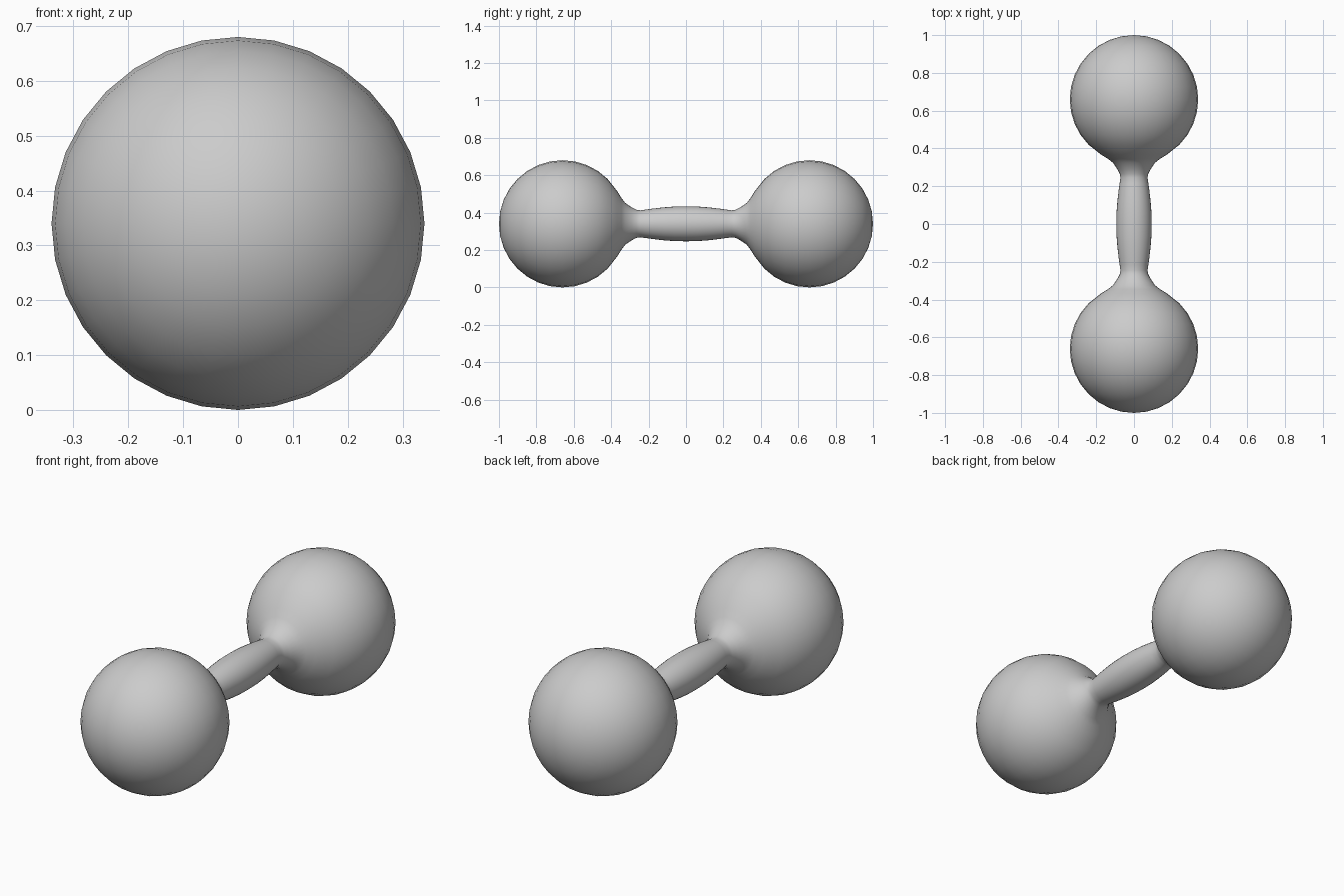
import bpy, bmesh
from math import sin, cos, pi, radians, sqrt

if "Cube" in bpy.data.objects:
    bpy.data.objects.remove(bpy.data.objects["Cube"])

R, CENTRE, SIDES = 0.34, 0.66, 32

# Half profile (y, radius): slightly bulging grip, flared neck, round weight
half = [(0.06, 0.0925), (0.12, 0.088), (0.18, 0.081), (0.215, 0.076), (0.245, 0.072),
        (0.265, 0.075), (0.29, 0.088), (0.325, 0.112), (0.345, 0.138), (0.368, 0.175)]
for i in range(4, 16):
    a = pi * i / 16
    if CENTRE - R * cos(a) > 0.39:
        half.append((CENTRE - R * cos(a), R * sin(a)))
profile = [(-y, r) for y, r in reversed(half)] + [(0, 0.0935)] + half

# Revolve the profile about the y axis
bm = bmesh.new()
rings = []
for y, r in profile:
    rings.append([bm.verts.new((r * cos(2 * pi * k / SIDES), y, R + r * sin(2 * pi * k / SIDES)))
                  for k in range(SIDES)])
for a, b in zip(rings, rings[1:]):
    for k in range(SIDES):
        n = (k + 1) % SIDES
        bm.faces.new((a[k], a[n], b[n], b[k]))

# Close both round ends
for ring, y in ((rings[0], -1), (rings[-1], 1)):
    tip = bm.verts.new((0, y, R))
    for k in range(SIDES):
        bm.faces.new((ring[k], ring[(k + 1) % SIDES], tip))
bmesh.ops.recalc_face_normals(bm, faces=bm.faces)

mesh = bpy.data.meshes.new("dumbbell")
bm.to_mesh(mesh)
bm.free()
dumbbell = bpy.data.objects.new("dumbbell", mesh)
bpy.context.collection.objects.link(dumbbell)
for p in mesh.polygons:
    p.use_smooth = True
